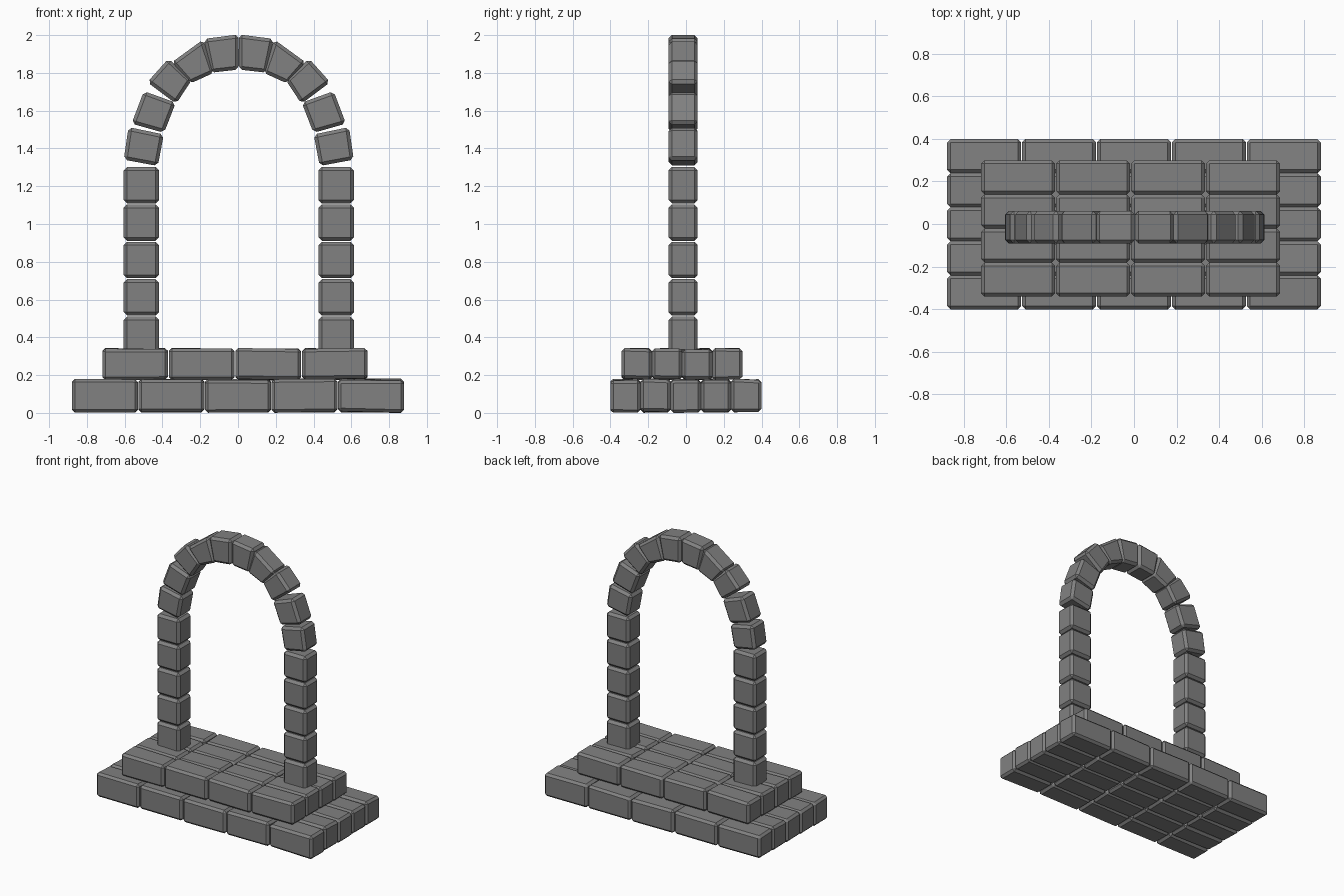
import bpy, bmesh, random
from mathutils import Vector

if "Cube" in bpy.data.objects:
    bpy.data.objects.remove(bpy.data.objects["Cube"])

random.seed(4)
CX, Y0, Y1 = 0.004, -0.092, 0.062   # arch centre line and depth

stone = bpy.data.materials.new("dark_stone")
stone.diffuse_color = (0.22, 0.22, 0.22, 1)
stone.use_nodes = True
stone.node_tree.nodes["Principled BSDF"].inputs["Base Color"].default_value = stone.diffuse_color


def block(name, quad, y0, y1, jitter=0.0, chamfer=0.018):
    """Chamfered stone from an x-z outline extruded along y."""
    bm = bmesh.new()
    zmid = sum(z for _, z in quad) / 4
    rings = []
    for y in (y0, y1):
        ring = []
        for x, z in quad:
            # worn corners sink slightly inward
            z += (-1 if z > zmid else 1) * random.uniform(0, jitter)
            ring.append(bm.verts.new((x, y, z)))
        rings.append(ring)
    a, b = rings
    bm.faces.new(a)
    bm.faces.new(b[::-1])
    for i in range(4):
        j = (i + 1) % 4
        bm.faces.new((a[i], b[i], b[j], a[j]))
    bmesh.ops.bevel(bm, geom=bm.edges[:], offset=chamfer, segments=1,
                    affect='EDGES', clamp_overlap=True)
    bmesh.ops.recalc_face_normals(bm, faces=bm.faces[:])
    me = bpy.data.meshes.new(name)
    bm.to_mesh(me)
    bm.free()
    me.materials.append(stone)
    ob = bpy.data.objects.new(name, me)
    bpy.context.collection.objects.link(ob)


def rect(x0, x1, z0, z1):
    return [(x0, z0), (x1, z0), (x1, z1), (x0, z1)]


def grow(quad, d):
    """Push the outline corners away from their centre."""
    c = sum((Vector(p) for p in quad), Vector((0, 0))) / 4
    return [Vector(p) + (Vector(p) - c).normalized() * d for p in quad]


def tier(name, count_x, count_y, left, front, z0, z1):
    px, py = 0.352, 0.16
    for i in range(count_x):
        for j in range(count_y):
            x, y = left + i * px, front + j * py
            block(name, rect(x + 0.002, x + px - 0.002, z0, z1),
                  y - 0.001, y + py - 0.001, jitter=0.01, chamfer=0.016)


# stepped brick base
tier("lower_step_brick", 5, 5, -0.88, -0.40, 0.0, 0.182)
tier("upper_step_brick", 4, 4, -0.72, -0.34, 0.172, 0.345)

# left half of the arch, wedge outlines from springing to crown
wedges = [
    [(-0.580, 1.508), (-0.402, 1.471), (-0.432, 1.312), (-0.604, 1.344)],
    [(-0.500, 1.698), (-0.339, 1.640), (-0.398, 1.488), (-0.562, 1.534)],
    [(-0.371, 1.870), (-0.255, 1.762), (-0.333, 1.642), (-0.478, 1.751)],
    [(-0.190, 1.971), (-0.135, 1.804), (-0.257, 1.749), (-0.350, 1.854)],
    [(-0.180, 1.976), (-0.004, 1.999), (-0.004, 1.822), (-0.145, 1.806)],
]

for side in (1, -1):
    # pillar stones
    for k in range(5):
        z = 0.317 + k * 0.198
        q = rect(-0.609, -0.422, z, z + 0.193)
        block("pillar_stone", [(CX + side * x, h) for x, h in q], Y0, Y1)
    # arch stones
    for q in wedges:
        block("arch_stone", [(CX + side * x, h) for x, h in grow(q, 0.006)],
              Y0, Y1)
